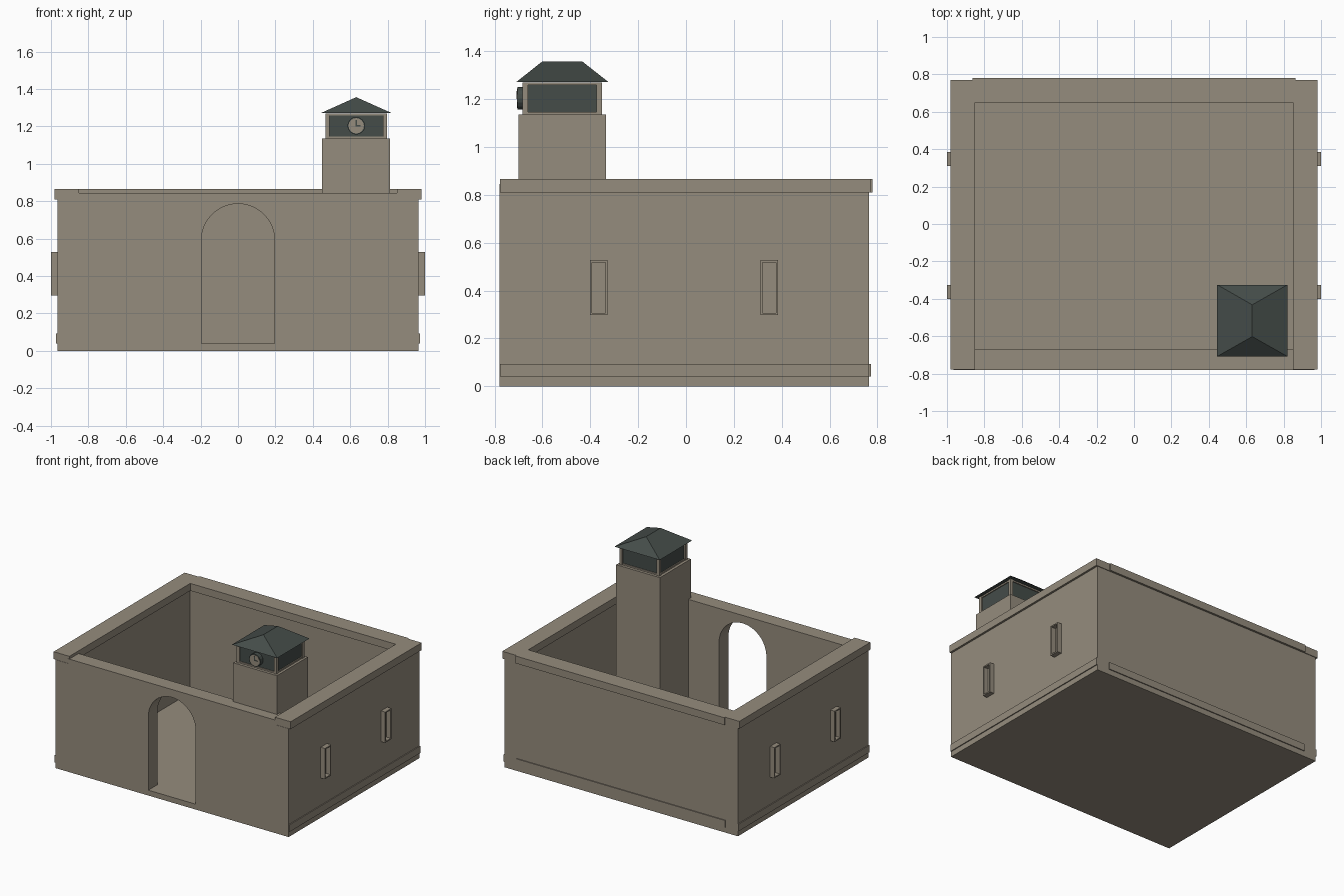
import bpy, bmesh, math
from mathutils import Matrix, Vector

if "Cube" in bpy.data.objects:
    bpy.data.objects.remove(bpy.data.objects["Cube"])


def material(name, rgb):
    m = bpy.data.materials.new(name)
    m.diffuse_color = (*rgb, 1)
    m.use_nodes = True
    m.node_tree.nodes["Principled BSDF"].inputs["Base Color"].default_value = m.diffuse_color
    return m


STONE = material("stone", (0.30, 0.262, 0.205))
SLATE = material("dark slate", (0.058, 0.072, 0.066))


def finish(name, bm, mat):
    bmesh.ops.recalc_face_normals(bm, faces=bm.faces)
    me = bpy.data.meshes.new(name)
    bm.to_mesh(me)
    bm.free()
    me.materials.append(mat)
    ob = bpy.data.objects.new(name, me)
    bpy.context.collection.objects.link(ob)
    return ob


def box(name, x, y, z, mat=STONE):
    bm = bmesh.new()
    bmesh.ops.create_cube(bm, size=1)
    for v in bm.verts:
        v.co = [(a + b) / 2 + c * (b - a) for (a, b), c in zip((x, y, z), v.co)]
    return finish(name, bm, mat)


def disc(name, centre, radius, depth, sides, mat):
    bm = bmesh.new()
    bmesh.ops.create_cone(bm, cap_ends=True, segments=sides, radius1=radius,
                          radius2=radius, depth=depth,
                          matrix=Matrix.Translation(centre) @ Matrix.Rotation(math.pi / 2, 4, 'X'))
    return finish(name, bm, mat)


def span(s, a, b):
    return tuple(sorted((s * a, s * b)))


# Floor slab
box("floor_slab", (-0.965, 0.965), (-0.78, 0.765), (0, 0.04))

# Side walls, coping, skirting and window frames
for s, side in ((1, "right"), (-1, "left")):
    box(side + "_wall", span(s, 0.86, 0.965), (-0.78, 0.765), (0.04, 0.81))
    box(side + "_coping", span(s, 0.85, 0.98), (-0.778, 0.77), (0.81, 0.865))
    box(side + "_skirting", span(s, 0.96, 0.972), (-0.778, 0.765), (0.04, 0.093))
    for n, yc in (("front", -0.364), ("back", 0.348)):
        nm = f"{side}_{n}_window_"
        for e in (-1, 1):
            box(nm + "jamb", span(s, 0.96, 1.0),
                tuple(sorted((yc + e * 0.037, yc + e * 0.028))), (0.297, 0.527))
        for z in (0.297, 0.518):
            box(nm + "rail", span(s, 0.96, 1.0), (yc - 0.028, yc + 0.028), (z, z + 0.009))

# Back wall, coping and skirting
box("back_wall", (-0.86, 0.86), (0.66, 0.765), (0.04, 0.81))
box("back_coping", (-0.863, 0.863), (0.65, 0.78), (0.81, 0.865))
box("back_skirting", (-0.863, 0.863), (0.76, 0.772), (0.04, 0.093))

# Front wall with arched doorway
R, SPRING = 0.196, 0.59
outline = [(-0.86, 0.04), (-0.86, 0.845), (0.86, 0.845), (0.86, 0.04), (R, 0.04)]
outline += [(R * math.cos(math.pi * i / 24), SPRING + R * math.sin(math.pi * i / 24)) for i in range(25)]
outline.append((-R, 0.04))
bm = bmesh.new()
face = bm.faces.new([bm.verts.new((x, -0.78, z)) for x, z in outline])
ext = bmesh.ops.extrude_face_region(bm, geom=[face], use_keep_orig=True)
for v in ext["geom"]:
    if isinstance(v, bmesh.types.BMVert):
        v.co += Vector((0, 0.11, 0))
finish("front_wall", bm, STONE)

# Tower shaft
box("tower", (0.45, 0.812), (-0.70, -0.335), (0.04, 1.135))

# Lantern: dark core framed by corner posts and rails
X0, X1, Y0, Y1 = 0.467, 0.797, -0.683, -0.352
box("lantern_panels", (X0 + 0.011, X1 - 0.011), (Y0 + 0.011, Y1 - 0.011), (1.135, 1.27), SLATE)
for x in (X0, X1 - 0.022):
    for y in (Y0, Y1 - 0.022):
        box("lantern_post", (x, x + 0.022), (y, y + 0.022), (1.135, 1.27))
for z in (1.135, 1.259):
    box("lantern_rail", (X0 + 0.004, X1 - 0.004), (Y0 + 0.004, Y1 - 0.004), (z, z + 0.011))

# Hipped roof
bm = bmesh.new()
eave = [bm.verts.new((x, y, 1.272)) for x, y in
        ((0.445, -0.708), (0.82, -0.708), (0.82, -0.325), (0.445, -0.325))]
f = bm.verts.new((0.632, -0.602, 1.356))
b = bm.verts.new((0.632, -0.432, 1.356))
for vs in ((eave[0], eave[1], f), (eave[1], eave[2], b, f), (eave[2], eave[3], b),
           (eave[3], eave[0], f, b), eave[::-1]):
    bm.faces.new(vs)
finish("roof", bm, SLATE)

# Clock: dark rim, pale face, two hands
CX, CZ = 0.632, 1.203
disc("clock_rim", (CX, -0.688, CZ), 0.047, 0.034, 16, SLATE)
disc("clock_face", (CX, -0.7045, CZ), 0.041, 0.003, 16, STONE)
box("minute_hand", (CX - 0.003, CX + 0.003), (-0.708, -0.705), (CZ - 0.003, CZ + 0.031), SLATE)
box("hour_hand", (CX, CX + 0.022), (-0.708, -0.705), (CZ - 0.003, CZ + 0.003), SLATE)
